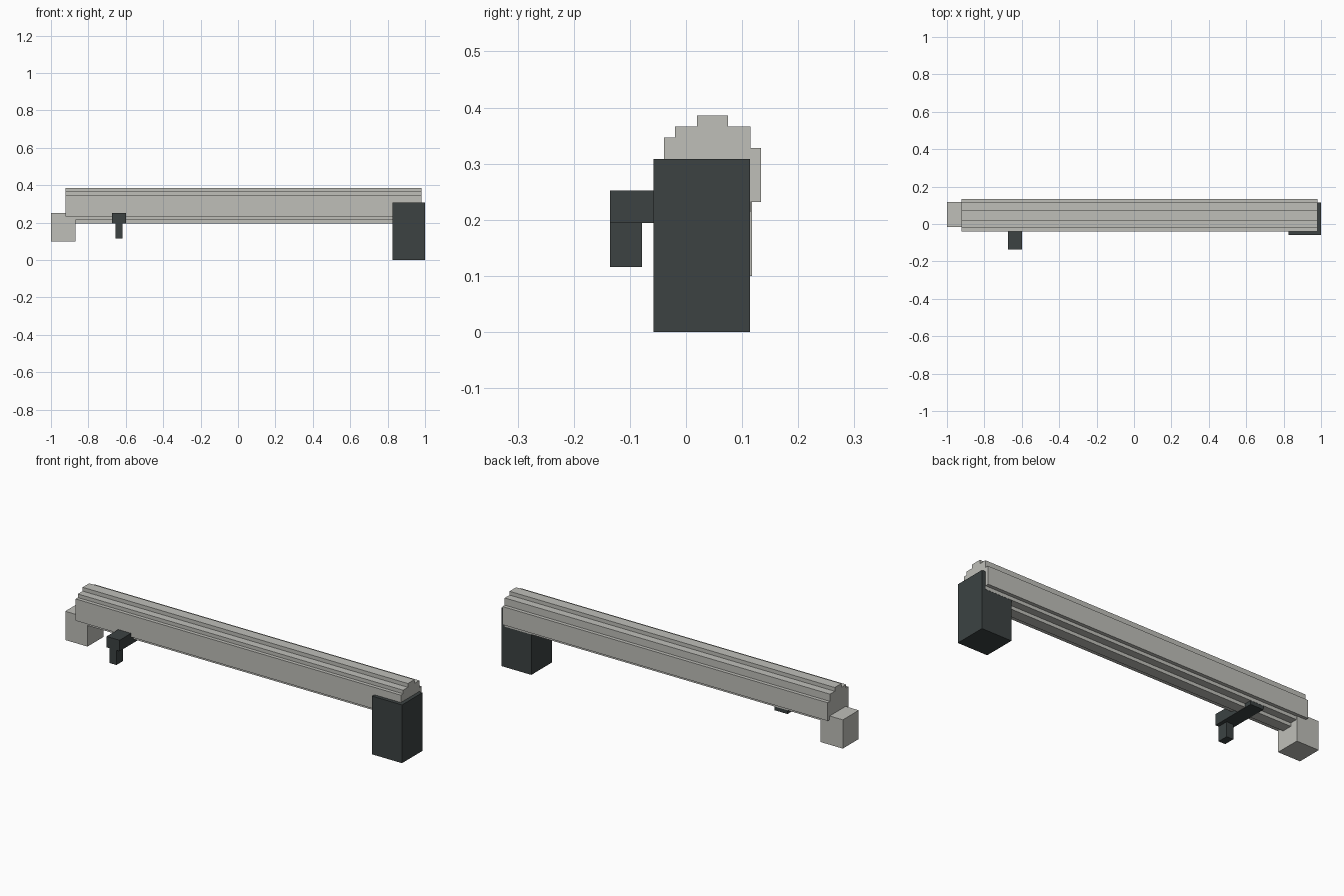
import bpy, bmesh

if "Cube" in bpy.data.objects:
    bpy.data.objects.remove(bpy.data.objects["Cube"])


def material(name, rgb):
    m = bpy.data.materials.new(name)
    m.diffuse_color = (*rgb, 1)
    m.use_nodes = True
    m.node_tree.nodes["Principled BSDF"].inputs["Base Color"].default_value = m.diffuse_color
    return m


grey = material("light_grey", (0.52, 0.52, 0.485))
dark = material("charcoal", (0.045, 0.055, 0.055))


def prism(name, profile, x0, x1, mat):
    """Extrude a (y, z) profile along x."""
    bm = bmesh.new()
    base = bm.faces.new([bm.verts.new((x0, y, z)) for y, z in profile])
    ext = bmesh.ops.extrude_face_region(bm, geom=[base])
    moved = [v for v in ext["geom"] if isinstance(v, bmesh.types.BMVert)]
    bmesh.ops.translate(bm, verts=moved, vec=(x1 - x0, 0, 0))
    bmesh.ops.recalc_face_normals(bm, faces=bm.faces)
    mesh = bpy.data.meshes.new(name)
    bm.to_mesh(mesh)
    bm.free()
    mesh.materials.append(mat)
    ob = bpy.data.objects.new(name, mesh)
    bpy.context.collection.objects.link(ob)
    return ob


def box(name, x, y, z, mat):
    prism(name, [(y[0], z[0]), (y[1], z[0]), (y[1], z[1]), (y[0], z[1])], *x, mat)


# Long beam with a stepped round cross-section
beam_profile = [
    (0.02, 0.386), (0.075, 0.386), (0.075, 0.366), (0.115, 0.366),
    (0.115, 0.328), (0.134, 0.328), (0.134, 0.232), (0.115, 0.232),
    (0.115, 0.214), (0.075, 0.214), (0.075, 0.196), (0.02, 0.196),
    (0.02, 0.214), (-0.02, 0.214), (-0.02, 0.232), (-0.039, 0.232),
    (-0.039, 0.347), (-0.02, 0.347), (-0.02, 0.366), (0.02, 0.366),
]
prism("beam", beam_profile, -0.923, 0.98, grey)

# Block under the left end
box("end_block", (-1.0, -0.87), (-0.015, 0.118), (0.1, 0.252), grey)

# Large dark block at the right end
box("base_block", (0.825, 1.0), (-0.058, 0.114), (0.0, 0.308), dark)

# Side arm passing under the beam, with a short peg hanging from it
box("side_arm", (-0.674, -0.598), (-0.135, 0.114), (0.194, 0.252), dark)
box("arm_peg", (-0.656, -0.617), (-0.135, -0.078), (0.116, 0.194), dark)
